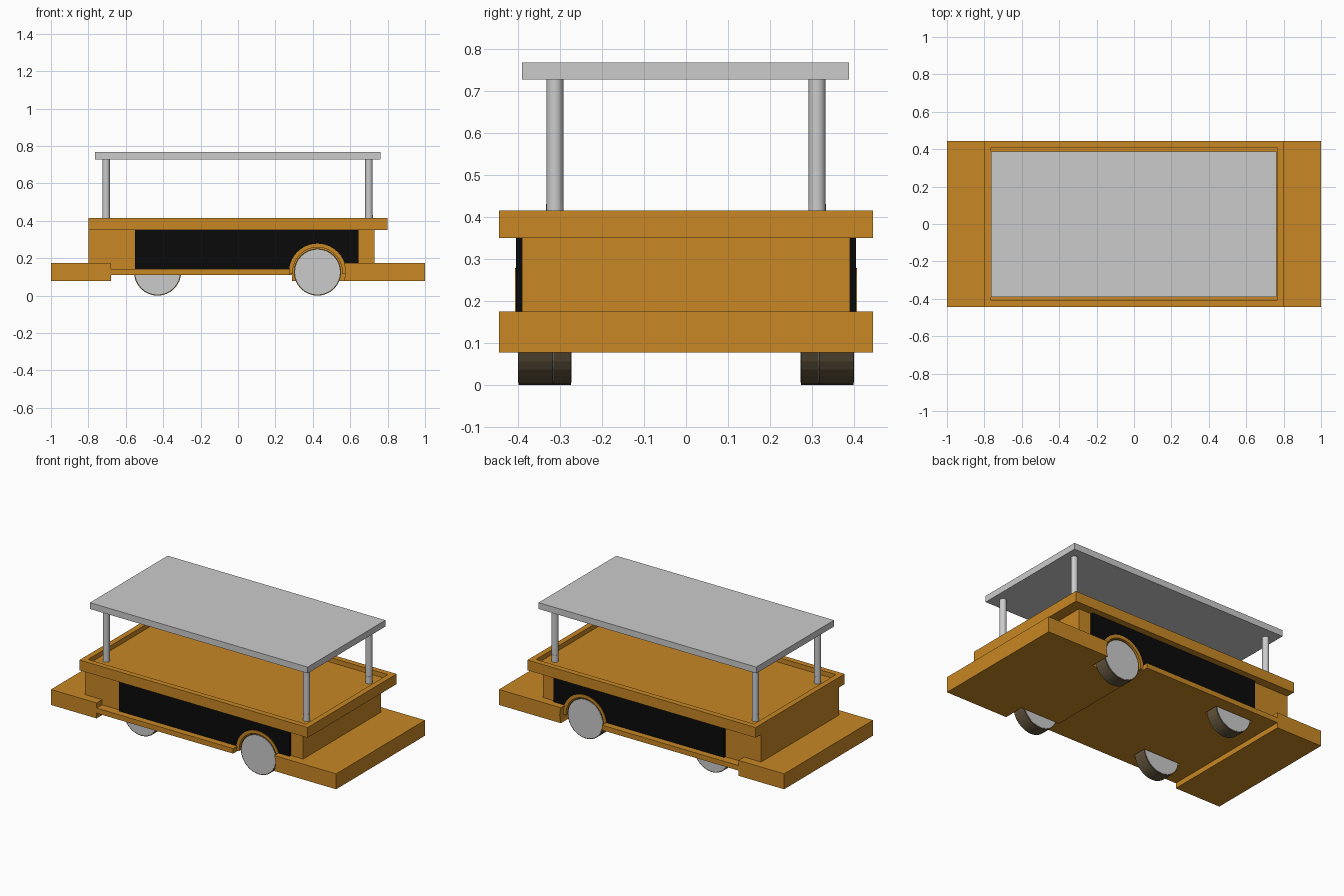
import bpy, bmesh, math
from mathutils import Matrix

if "Cube" in bpy.data.objects:
    bpy.data.objects.remove(bpy.data.objects["Cube"])


def material(name, rgb):
    m = bpy.data.materials.new(name)
    m.diffuse_color = (*rgb, 1)
    m.use_nodes = True
    m.node_tree.nodes["Principled BSDF"].inputs["Base Color"].default_value = m.diffuse_color
    return m


ORANGE = material("orange_paint", (0.58, 0.245, 0.018))
BLACK = material("black_panel", (0.003, 0.003, 0.003))
TYRE = material("tyre_brown", (0.13, 0.095, 0.05))


def finish(name, bm, mat=None, smooth=False):
    bmesh.ops.recalc_face_normals(bm, faces=bm.faces)
    me = bpy.data.meshes.new(name)
    bm.to_mesh(me)
    bm.free()
    if mat:
        me.materials.append(mat)
    ob = bpy.data.objects.new(name, me)
    bpy.context.collection.objects.link(ob)
    if smooth:
        bpy.ops.object.select_all(action='DESELECT')
        ob.select_set(True)
        bpy.context.view_layer.objects.active = ob
        bpy.ops.object.shade_smooth_by_angle(angle=math.radians(40))
    return ob


def box_bm(x0, x1, y0, y1, z0, z1):
    bm = bmesh.new()
    mat = Matrix.Translation(((x0 + x1) / 2, (y0 + y1) / 2, (z0 + z1) / 2)) \
        @ Matrix.Diagonal((x1 - x0, y1 - y0, z1 - z0, 1))
    bmesh.ops.create_cube(bm, size=1, matrix=mat)
    return bm


def box(name, x, y, z, mat=None):
    return finish(name, box_bm(*x, *y, *z), mat)


def cylinder(name, center, r, depth, axis='Z', sides=32, mat=None, smooth=False):
    bm = bmesh.new()
    rot = Matrix.Rotation(math.pi / 2, 4, 'X') if axis == 'Y' else Matrix()
    bmesh.ops.create_cone(bm, cap_ends=True, segments=sides, radius1=r, radius2=r,
                          depth=depth, matrix=Matrix.Translation(center) @ rot)
    return finish(name, bm, mat, smooth)


def arch(name, x, z, r0, r1, y0, y1, a0, a1, n=24):
    bm = bmesh.new()
    rings = []
    for i in range(n + 1):
        a = math.radians(a0 + (a1 - a0) * i / n)
        c, s = math.cos(a), math.sin(a)
        rings.append([bm.verts.new((x + r * c, y, z + r * s))
                      for r, y in ((r0, y0), (r1, y0), (r1, y1), (r0, y1))])
    for p, q in zip(rings, rings[1:]):
        for k in range(4):
            bm.faces.new((p[k], p[(k + 1) % 4], q[(k + 1) % 4], q[k]))
    bm.faces.new(rings[0])
    bm.faces.new(rings[-1])
    return finish(name, bm, ORANGE, True)


W = 0.445          # half width of the vehicle
WZ, WR = 0.126, 0.126   # wheel centre height and radius

# Hull parts
rear_deck = box("rear_platform", (-1, -0.68), (-W, W), (0.077, 0.175), ORANGE)
front_deck = box("front_platform", (0.29, 1), (-W, W), (0.077, 0.175), ORANGE)
# narrow the part of the platform that lies beside the wheels' sill
sill = box("floor_sill", (-0.68, 0.29), (-W, W), (0.11, 0.142), ORANGE)
body = box("main_body", (-0.8, 0.73), (-0.39, 0.39), (0.111, 0.352), ORANGE)

# Cargo tray with a recessed floor
bm = box_bm(-0.8, 0.8, -W, W, 0.35, 0.415)
top = max(bm.faces, key=lambda f: f.calc_center_median().z)
bmesh.ops.inset_region(bm, faces=[top], thickness=0.05)
floor = bmesh.ops.extrude_discrete_faces(bm, faces=[top])["faces"][0]
bmesh.ops.translate(bm, verts=floor.verts, vec=(0, 0, -0.03))
finish("cargo_tray", bm, ORANGE)

for side, s in (("right", -1), ("left", 1)):
    # Side panel
    panel = box(f"{side}_side_panel", (-0.55, 0.645), sorted((s * 0.385, s * 0.404)),
                (0.14, 0.35), BLACK)

    # Wheel wells
    well = cylinder(f"{side}_arch_cutter", (0.425, s * 0.405, WZ), 0.149, 0.19, 'Y', 48)
    slot = cylinder(f"{side}_slot_cutter", (-0.43, s * 0.315, WZ), 0.133, 0.1, 'Y', 48)
    for cutter, targets in ((well, (front_deck, sill, body, panel)), (slot, (sill, body))):
        cutter.hide_render = True
        cutter.hide_viewport = True
        for t in targets:
            mod = t.modifiers.new(cutter.name, 'BOOLEAN')
            mod.operation = 'DIFFERENCE'
            mod.solver = 'EXACT'
            mod.object = cutter

    # Wheel arch
    arch(f"{side}_wheel_arch", 0.425, WZ, 0.132, 0.152, s * 0.305, s * 0.407, -4, 184)

    # Wheels with grey faces
    for end, x, y in (("front", 0.425, 0.357), ("rear", -0.43, 0.315)):
        cylinder(f"{end}_{side}_tyre", (x, s * y, WZ), WR, 0.082, 'Y', 32, TYRE)
        cylinder(f"{end}_{side}_wheel_disc", (x, s * y, WZ), 0.12, 0.086, 'Y', 32)

    # Roof posts and their feet
    for end, x in (("front", 0.7), ("rear", -0.705)):
        cylinder(f"{end}_{side}_roof_post", (x, s * 0.312, 0.58), 0.02, 0.3, sides=24, smooth=True)
        cylinder(f"{end}_{side}_post_foot", (x, s * 0.312, 0.4065), 0.0205, 0.047,
                 sides=24, smooth=True)

# Roof
box("roof", (-0.765, 0.762), (-0.39, 0.388), (0.727, 0.767))
